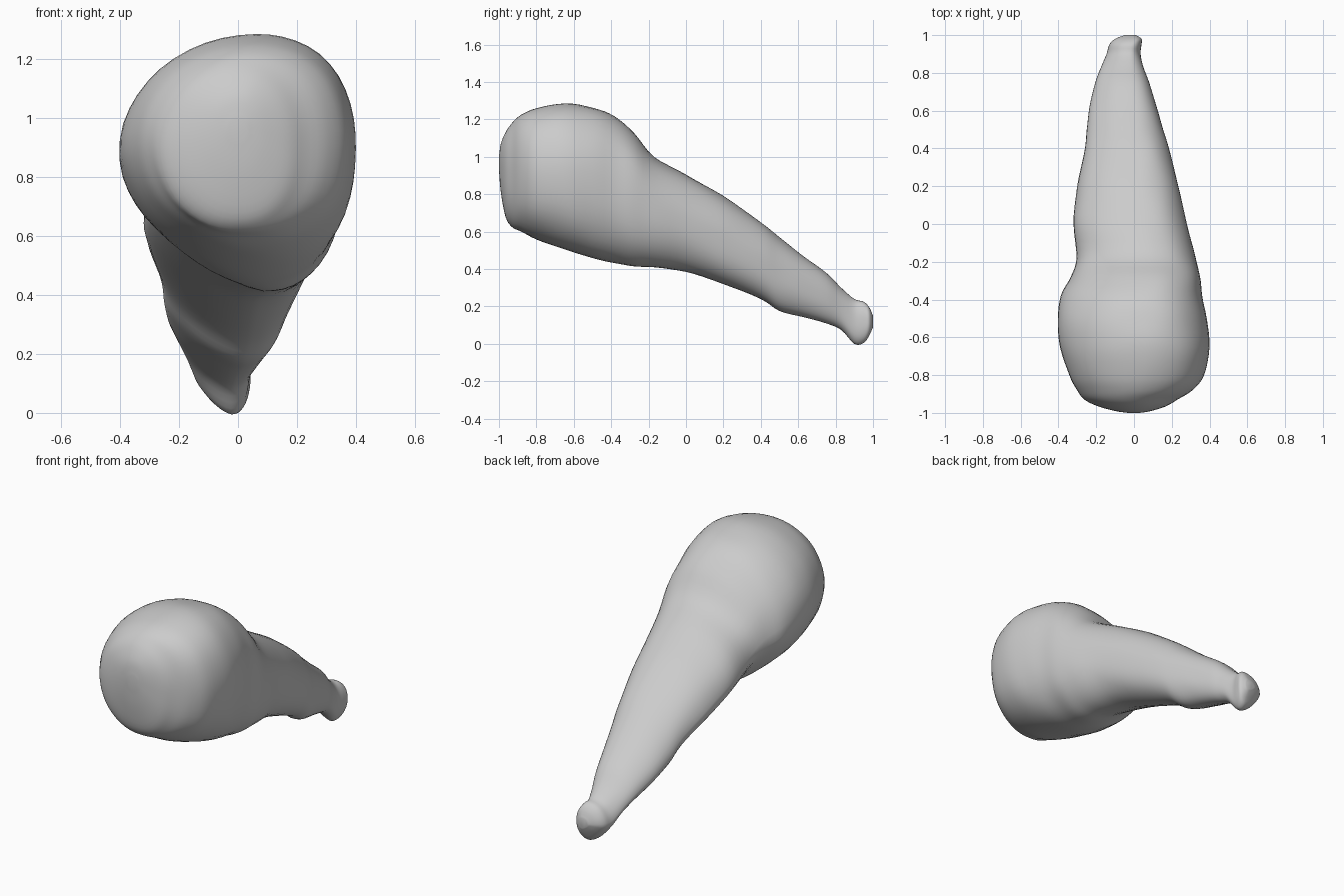
import bpy, bmesh, math
from mathutils import Vector, noise

if "Cube" in bpy.data.objects:
    bpy.data.objects.remove(bpy.data.objects["Cube"])

# Club stations along y: (y, x left, x right, z bottom, z top)
STATIONS = [
    (-1.00, -0.03, 0.03, 0.93, 1.00),
    (-0.99, -0.10, 0.09, 0.81, 1.07),
    (-0.965, -0.19, 0.17, 0.68, 1.13),
    (-0.93, -0.26, 0.23, 0.625, 1.18),
    (-0.88, -0.30, 0.31, 0.60, 1.225),
    (-0.80, -0.345, 0.37, 0.56, 1.26),
    (-0.65, -0.39, 0.40, 0.505, 1.285),
    (-0.50, -0.405, 0.385, 0.46, 1.265),
    (-0.38, -0.385, 0.36, 0.43, 1.215),
    (-0.28, -0.335, 0.35, 0.415, 1.13),
    (-0.17, -0.305, 0.325, 0.41, 1.00),
    (0.00, -0.32, 0.28, 0.385, 0.905),
    (0.20, -0.30, 0.235, 0.32, 0.79),
    (0.40, -0.26, 0.185, 0.24, 0.65),
    (0.50, -0.25, 0.155, 0.175, 0.57),
    (0.62, -0.235, 0.12, 0.145, 0.475),
    (0.75, -0.205, 0.08, 0.11, 0.38),
    (0.83, -0.175, 0.05, 0.075, 0.30),
    (0.90, -0.145, 0.035, 0.00, 0.24),
    (0.95, -0.13, 0.04, 0.005, 0.225),
    (0.98, -0.10, 0.04, 0.045, 0.195),
    (1.00, -0.05, 0.01, 0.09, 0.15),
]
SIDES, STEPS = 48, 4


def blend(a, b, c, d, t):
    """Catmull-Rom blend of one value."""
    return 0.5 * (2 * b + (c - a) * t + (2 * a - 5 * b + 4 * c - d) * t * t
                  + (3 * b - a - 3 * c + d) * t ** 3)


def smooth_stations(st):
    last = len(st) - 1
    for i in range(last):
        four = [st[max(0, min(last, i + k))] for k in (-1, 0, 1, 2)]
        for s in range(STEPS):
            yield [blend(*vals, s / STEPS) for vals in zip(*four)]
    yield list(st[last])


def section(bm, y, x0, x1, z0, z1):
    """Lopsided section: full on the right, cut away at the lower left."""
    t = max(0, min(1, (y + 0.95) / 0.75))
    xc = (x0 + x1) / 2 + (x1 - x0) * (0.04 + 0.08 * t + 0.06 * max(0, y))
    zc = (z0 + z1) / 2
    ring = []
    for k in range(SIDES):
        a = 2 * math.pi * k / SIDES
        c, s = math.cos(a), math.sin(a)
        if c >= 0:
            e = 2.3
        else:
            e = 2.0 if s >= 0 else 2.1 - 0.75 * t
        # fade the exponent change in across the quadrant
        p = Vector((c, s)) / (abs(c) ** e + abs(s) ** e) ** (1 / e)
        lump = 1 + 0.012 * noise.noise(Vector((c * 2, y * 7, s * 2)))
        rx = (x1 - xc) if c >= 0 else (xc - x0)
        ring.append(bm.verts.new((xc + p.x * lump * rx, y,
                                  zc + p.y * lump * (z1 - z0) / 2)))
    return ring


# Club body: rounded head tapering to a small knobbed handle
bm = bmesh.new()
rings = [section(bm, *st) for st in smooth_stations(STATIONS)]
for r0, r1 in zip(rings, rings[1:]):
    for k in range(SIDES):
        n = (k + 1) % SIDES
        bm.faces.new((r0[k], r0[n], r1[n], r1[k]))
bm.faces.new(rings[0])
bm.faces.new(rings[-1])
bmesh.ops.recalc_face_normals(bm, faces=bm.faces)
for f in bm.faces:
    f.smooth = True
mesh = bpy.data.meshes.new("club_body")
bm.to_mesh(mesh)
bm.free()
club = bpy.data.objects.new("club_body", mesh)
bpy.context.collection.objects.link(club)
